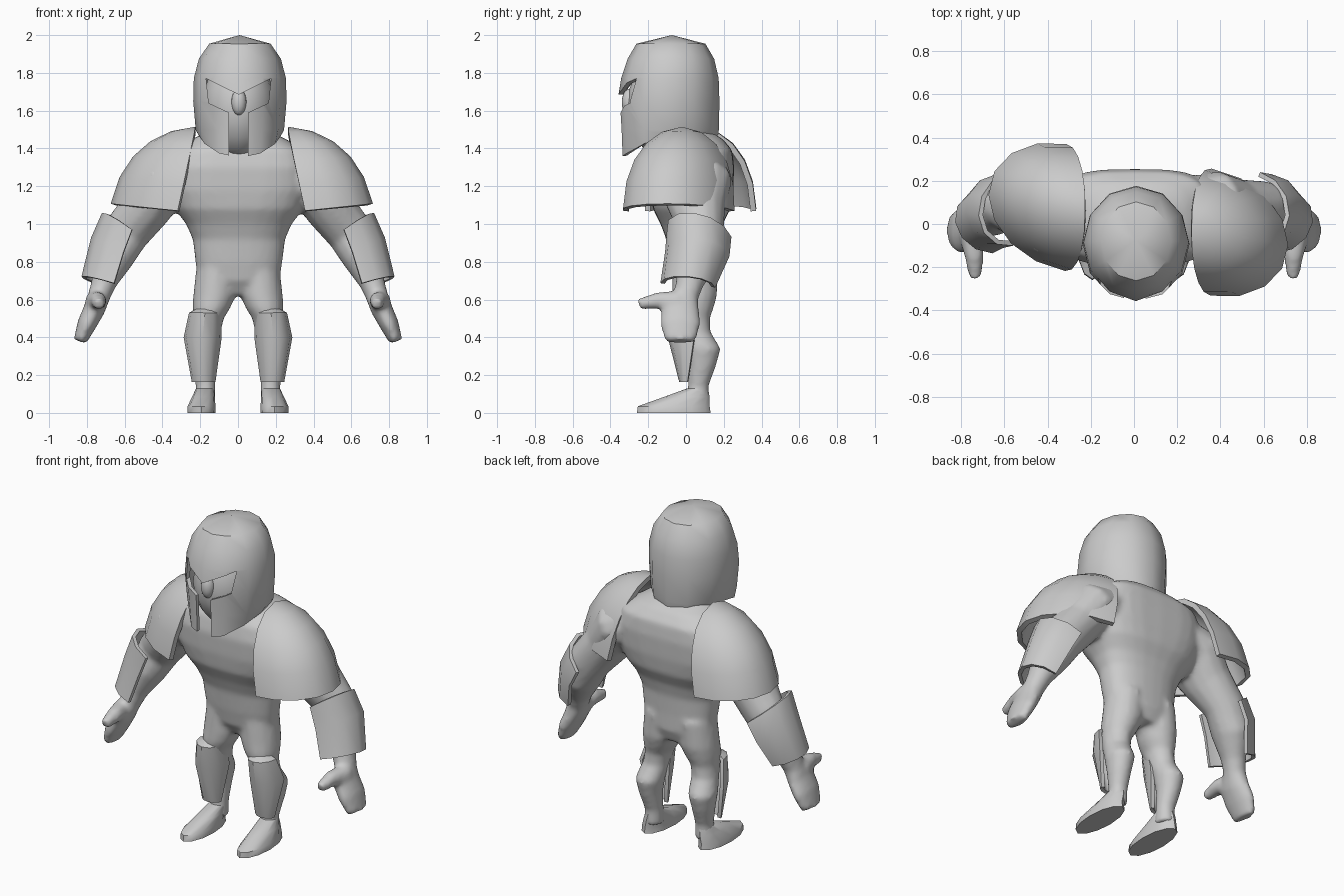
import bpy, bmesh, math
from mathutils import Vector

if "Cube" in bpy.data.objects:
    bpy.data.objects.remove(bpy.data.objects["Cube"])

grey = bpy.data.materials.new("plain grey")
grey.diffuse_color = (0.6, 0.6, 0.6, 1)
grey.use_nodes = True
grey.node_tree.nodes["Principled BSDF"].inputs["Base Color"].default_value = grey.diffuse_color


def loft(bm, rings, closed=True, caps=True):
    """Skin a list of point rings; a ring of one point makes a tip."""
    vs = [[bm.verts.new(p) for p in r] for r in rings]
    for a, b in zip(vs, vs[1:]):
        n = max(len(a), len(b))
        for i in range(n if closed else n - 1):
            j = (i + 1) % n
            if len(a) == 1:
                bm.faces.new((a[0], b[j], b[i]))
            elif len(b) == 1:
                bm.faces.new((a[i], a[j], b[0]))
            else:
                bm.faces.new((a[i], a[j], b[j], b[i]))
    if caps:
        for r in (vs[0], vs[-1]):
            if len(r) > 2:
                bm.faces.new(r)


def make(name, bm):
    bmesh.ops.recalc_face_normals(bm, faces=bm.faces)
    me = bpy.data.meshes.new(name)
    bm.to_mesh(me)
    bm.free()
    ob = bpy.data.objects.new(name, me)
    me.materials.append(grey)
    bpy.context.collection.objects.link(ob)
    return ob


def finish(ob, angle=38):
    """Bake the modifiers, then shade smooth with sharp edges kept."""
    dg = bpy.context.evaluated_depsgraph_get()
    me = bpy.data.meshes.new_from_object(ob.evaluated_get(dg))
    ob.modifiers.clear()
    ob.data = me
    bpy.ops.object.select_all(action='DESELECT')
    ob.select_set(True)
    bpy.context.view_layer.objects.active = ob
    bpy.ops.object.shade_smooth_by_angle(angle=math.radians(angle))


def solidify(ob, t):
    m = ob.modifiers.new("thickness", 'SOLIDIFY')
    m.thickness, m.offset = t, 0


def oval(z, cx, cy, rx, ry, n=16, p=1.0):
    """Horizontal ring; p below 1 makes it boxier."""
    pts = []
    for i in range(n):
        a = 2 * math.pi * i / n - math.pi / 2
        c, s = math.cos(a), math.sin(a)
        pts.append((cx + rx * math.copysign(abs(c) ** p, c),
                    cy + ry * math.copysign(abs(s) ** p, s), z))
    return pts


def tube(bm, path, n=14):
    """Oval rings (x, y, z, r1, r2) square to a path."""
    pts = [Vector(p[:3]) for p in path]
    rings = []
    for i, p in enumerate(path):
        d = (pts[min(i + 1, len(pts) - 1)] - pts[max(i - 1, 0)]).normalized()
        ref = Vector((1, 0, 0)) if abs(d.y) > 0.7 else Vector((0, 1, 0))
        u = (ref - d * ref.dot(d)).normalized()
        v = d.cross(u)
        rings.append([pts[i] + u * p[3] * math.cos(2 * math.pi * k / n)
                      + v * p[4] * math.sin(2 * math.pi * k / n) for k in range(n)])
    loft(bm, rings)


# Body: torso, arms, hands and legs blended into one skin
bm = bmesh.new()
torso = [(.62, .06, .15, .08, .85), (.70, .05, .215, .12, .85), (.80, .04, .23, .13, .85),
         (.92, .035, .245, .14, .85), (1.0, .03, .28, .165, .8), (1.08, .03, .34, .205, .75),
         (1.18, .03, .37, .22, .65), (1.30, .03, .37, .225, .6), (1.39, .035, .34, .21, .6),
         (1.45, .03, .25, .165, .7), (1.50, .0, .14, .11, .9)]
loft(bm, [oval(z, 0.005, cy, rx, ry, 28, p) for z, cy, rx, ry, p in torso])
arm = [(.24, .04, 1.28, .18, .14), (.40, .045, 1.22, .20, .155), (.49, .06, 1.08, .15, .135),
       (.595, .085, .95, .115, .125), (.66, .06, .825, .12, .11), (.71, .02, .69, .075, .068),
       (.735, 0, .62, .068, .06), (.76, -.03, .55, .103, .058), (.80, -.03, .47, .108, .052),
       (.837, -.03, .378, .082, .035)]
thumb = [(.76, -.04, .58, .055, .07), (.74, -.15, .595, .045, .045), (.735, -.25, .575, .03, .03)]
leg = [(.78, .11, .05, .11, .12), (.62, .125, .045, .113, .12), (.555, .14, .035, .10, .112),
       (.50, .155, .03, .08, .097), (.43, .165, .045, .075, .085), (.34, .18, .09, .08, .095),
       (.25, .18, .085, .065, .075), (.14, .172, .065, .052, .055), (.05, .175, .06, .055, .065)]
for s in (-1, 1):
    for path in (arm, thumb):
        tube(bm, [(s * p[0],) + p[1:] for p in path])
    loft(bm, [oval(z, s * x, y, rx, ry) for z, x, y, rx, ry in leg])
body = make("body", bm)
m = body.modifiers.new("blend", 'REMESH')
m.mode, m.voxel_size, m.use_smooth_shade = 'VOXEL', .014, True
m = body.modifiers.new("soften", 'SMOOTH')
m.factor, m.iterations = .5, 8
finish(body, 80)

# Head inside the helmet, with a nose
for name, loc, size in (("head", (0.005, -.09, 1.62), (.195, .225, .275)),
                        ("nose", (0.005, -.30, 1.645), (.04, .04, .07))):
    bm = bmesh.new()
    bmesh.ops.create_uvsphere(bm, u_segments=16, v_segments=10, radius=1)
    for v in bm.verts:
        v.co = [c + a * b for c, a, b in zip(loc, v.co, size)]
    finish(make(name, bm), 60)

# Helmet shell with a cheek line that drops toward the front
bm = bmesh.new()
rings = [[(.008, -.075, 1.988)]]
for z, cy, rx, ry in ((1.945, -.08, .155, .175), (1.87, -.08, .206, .218),
                      (1.77, -.085, .232, .246), (1.65, -.093, .235, .258),
                      (1.50, -.09, .222, .252)):
    rings.append(oval(z, .01, cy, rx, ry, 12))
rings.append([(x, y, 1.47 - .12 * max(0, (-y - .09) / .25) ** 1.5)
              for x, y, z in oval(0, .01, -.09, .205, .248, 12)])
loft(bm, rings, caps=False)
helmet = make("helmet", bm)
solidify(helmet, .024)

# Cutter for the V-shaped eye opening and the mouth slot
half = [(.172, 1.77), (.158, 1.64), (.05, 1.59), (.05, 1.25)]
outline = [(0, 1.685)] + half + [(-x, z) for x, z in reversed(half)]
bm = bmesh.new()
loft(bm, [[(x + .003, y, z) for x, z in outline] for y in (-.6, -.13)])
cutter = make("visor_cutter", bm)
cutter.hide_render = True
m = helmet.modifiers.new("visor", 'BOOLEAN')
m.operation, m.object, m.solver = 'DIFFERENCE', cutter, 'EXACT'
finish(helmet, 42)
bpy.data.objects.remove(cutter)

for s, side in ((-1, "left"), (1, "right")):
    # Shoulder guard: quarter dome, open below and toward the neck
    bm = bmesh.new()
    rings = []
    for i in range(6):
        f = math.radians(18 * i)
        sf, cf = math.sin(f) ** .9, max(0, math.cos(f)) ** .9
        ring = []
        for k in range(9):
            t = math.radians(-90 + 22.5 * k)
            x = .335 - .09 * sf + .345 * math.cos(t) * cf
            y = .28 * math.sin(t) * cf
            z = 1.085 + .415 * sf + .1 * (x - .5) * cf
            x = s * x + .02
            ring.append((x, y + .023 - .17 * x, z))
        rings.append(ring if i < 5 else ring[:1])
    loft(bm, rings, closed=False, caps=False)
    guard = make(side + "_shoulder_guard", bm)
    solidify(guard, .03)
    finish(guard)

    # Forearm guard: half shell on the outer side, peaked at the elbow
    bm = bmesh.new()
    rings = []
    for c, h, o in (((.57, .07, .95), (.01, .16, -.02), (.14, -.03, .105)),
                    ((.62, .06, .84), (.015, .16, -.01), (.148, -.01, .083)),
                    ((.675, .01, .675), (.02, .135, -.01), (.143, 0, .045))):
        c, h, o = Vector(c), Vector(h), Vector(o)
        ring = [c - h * math.cos(a) + o * math.sin(a)
                for a in (math.pi * k / 6 for k in range(7))]
        rings.append([(s * p.x, p.y, p.z) for p in ring])
    loft(bm, rings, closed=False, caps=False)
    guard = make(side + "_forearm_guard", bm)
    solidify(guard, .022)
    finish(guard, 40)

    # Shin guard: half shell on the front of the leg, widest below the knee
    bm = bmesh.new()
    rings = []
    for z, cx, cy, rx, ry in ((.545, .17, -.005, .04, .045), (.525, .175, .005, .075, .10),
                              (.40, .187, .045, .09, .13), (.165, .182, .01, .052, .035)):
        rings.append([(s * (cx + rx * math.cos(a)), cy - ry * math.sin(a), z)
                      for a in (math.pi * k / 6 for k in range(7))])
    loft(bm, rings, closed=False, caps=False)
    guard = make(side + "_shin_guard", bm)
    solidify(guard, .022)
    finish(guard, 40)

    # Foot: flat sole rising to the ankle
    bm = bmesh.new()
    loft(bm, [oval(z, s * cx, cy, rx, ry, 12) for z, cx, cy, rx, ry in
              ((0, .193, -.065, .075, .195), (.035, .193, -.065, .074, .19),
               (.085, .183, .005, .06, .12), (.13, .174, .062, .048, .055))])
    finish(make(side + "_foot", bm), 40)
